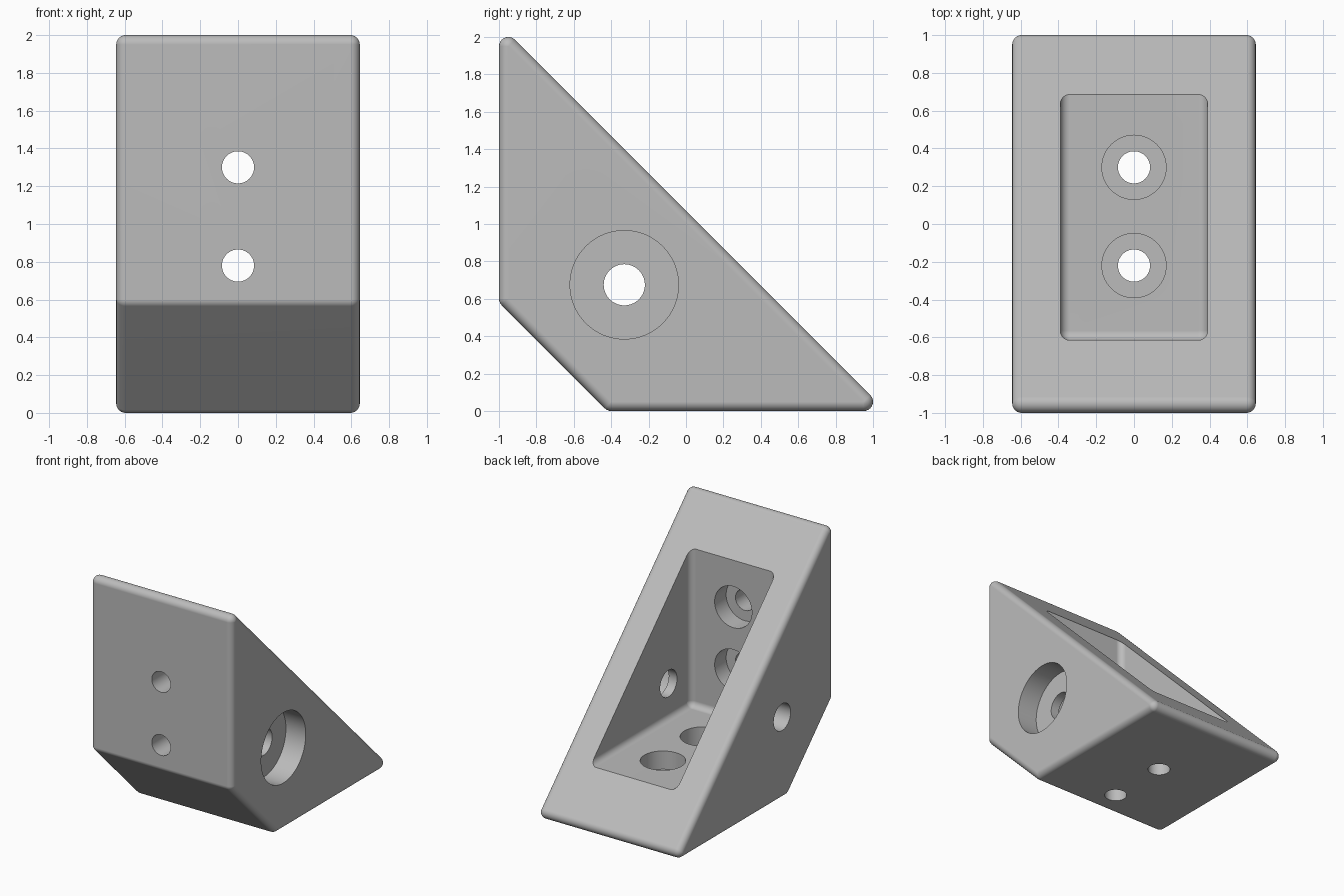
import bpy, bmesh, math
from mathutils import Matrix

if "Cube" in bpy.data.objects:
    bpy.data.objects.remove(bpy.data.objects["Cube"], do_unlink=True)

R = 0.05          # edge rounding radius
HALF = 0.645      # half width of the block
WALL = 0.385      # thickness of the two mounting walls

grey = bpy.data.materials.new("plain grey")
grey.use_nodes = True
colour = (0.5, 0.5, 0.5, 1)
grey.diffuse_color = colour
grey.node_tree.nodes["Principled BSDF"].inputs["Base Color"].default_value = colour


def add_object(name, bm):
    bmesh.ops.recalc_face_normals(bm, faces=bm.faces)
    mesh = bpy.data.meshes.new(name)
    bm.to_mesh(mesh)
    bm.free()
    mesh.materials.append(grey)
    obj = bpy.data.objects.new(name, mesh)
    bpy.context.collection.objects.link(obj)
    return obj


def rounded_prism(name, profile, half_width):
    """Hull of spheres placed at the inset corners of a (y, z) profile."""
    bm = bmesh.new()
    turn = Matrix.Rotation(math.pi / 2, 4, 'Y')
    for x in (-half_width + R, half_width - R):
        for y, z in profile:
            bmesh.ops.create_uvsphere(bm, u_segments=24, v_segments=12, radius=R,
                                      matrix=Matrix.Translation((x, y, z)) @ turn)
    hull = bmesh.ops.convex_hull(bm, input=bm.verts)
    inside = {v for v in hull["geom_interior"] + hull["geom_unused"]
              if isinstance(v, bmesh.types.BMVert)}
    bmesh.ops.delete(bm, geom=list(inside), context='VERTS')
    bmesh.ops.dissolve_limit(bm, angle_limit=math.radians(0.5),
                             verts=bm.verts, edges=bm.edges)
    return add_object(name, bm)


def cylinder(name, axis, centre, radius, start, end):
    """Cylinder along an axis; centre holds the other two coordinates in order."""
    bm = bmesh.new()
    pos = list(centre)
    pos.insert("XYZ".index(axis), (start + end) / 2)
    turn = {"X": Matrix.Rotation(math.pi / 2, 4, 'Y'),
            "Y": Matrix.Rotation(math.pi / 2, 4, 'X'),
            "Z": Matrix.Identity(4)}[axis]
    bmesh.ops.create_cone(bm, cap_ends=True, segments=64, radius1=radius, radius2=radius,
                          depth=end - start, matrix=Matrix.Translation(pos) @ turn)
    return add_object(name, bm)


# Wedge block with a chamfered lower front edge
chamfer = -0.42 + R * math.sqrt(2)
low = -1 + R
block = rounded_prism("bracket_block", [
    (low, 2 - R), (1 - R, R), (chamfer - R, R), (low, chamfer - low)], HALF)

# Pocket open towards the sloping face
inner_y, inner_z = -1 + WALL + R, WALL + R
cutters = [rounded_prism("pocket_cutter", [
    (inner_y, inner_z), (inner_y, 3), (2, 3), (2, inner_z)], 0.39)]

# Screw holes with counterbores in the front wall and the floor
seat = WALL - 0.15
for z in (0.78, 1.30):
    cutters.append(cylinder("front_hole_cutter", "Y", (0, z), 0.085, -1.2, -0.5))
    cutters.append(cylinder("front_bore_cutter", "Y", (0, z), 0.17, -1 + seat, -0.5))
for y in (-0.22, 0.30):
    cutters.append(cylinder("floor_hole_cutter", "Z", (0, y), 0.085, -0.2, 0.5))
    cutters.append(cylinder("floor_bore_cutter", "Z", (0, y), 0.17, seat, 0.5))

# Cross hole through both cheeks, with a wide counterbore on the left one
cross = (-0.33, 0.675)
cutters.append(cylinder("cross_hole_cutter", "X", cross, 0.11, -1, 1))
cutters.append(cylinder("cross_bore_cutter", "X", cross, 0.29, HALF - 0.18, 1))

# Cut everything out of the block
bpy.ops.object.select_all(action='DESELECT')
bpy.context.view_layer.objects.active = block
block.select_set(True)
for cutter in cutters:
    cutter.hide_render = True
    mod = block.modifiers.new("cut", 'BOOLEAN')
    mod.operation = 'DIFFERENCE'
    mod.solver = 'EXACT'
    mod.object = cutter
    bpy.ops.object.modifier_apply(modifier=mod.name)
for cutter in cutters:
    bpy.data.objects.remove(cutter, do_unlink=True)

# Smooth fillets, flat walls
bpy.ops.object.shade_smooth_by_angle(angle=math.radians(30))
weighted = block.modifiers.new("weighted_normals", 'WEIGHTED_NORMAL')
weighted.keep_sharp = True
